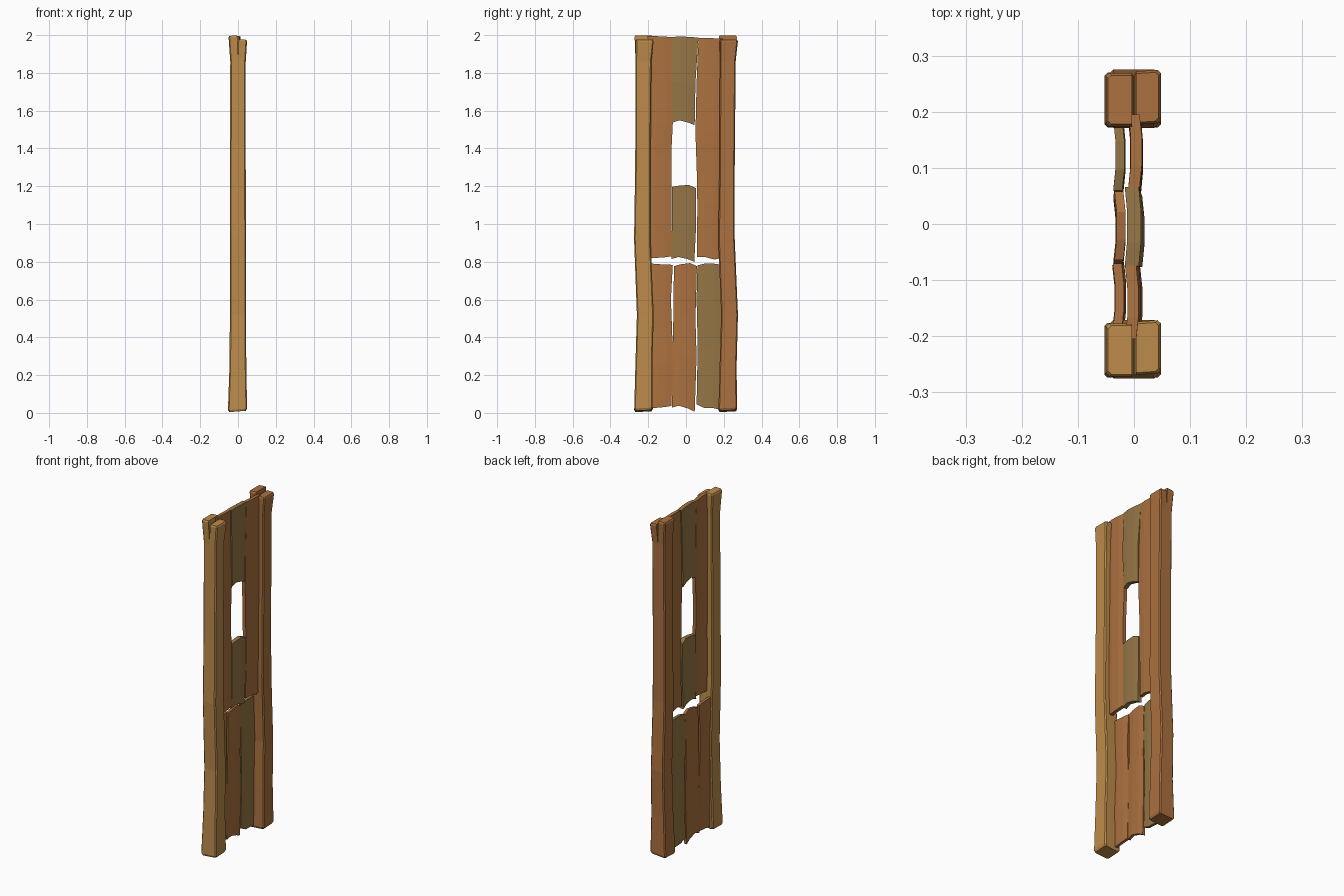
import bpy, bmesh


def material(name, rgb):
    m = bpy.data.materials.new(name)
    m.diffuse_color = (*rgb, 1)
    return m


LIGHT = material("light_wood", (0.51, 0.26, 0.07))
BROWN = material("brown_wood", (0.41, 0.165, 0.05))
OLIVE = material("olive_wood", (0.30, 0.18, 0.06))


def finish(bm, name, mat):
    bmesh.ops.recalc_face_normals(bm, faces=bm.faces[:])
    me = bpy.data.meshes.new(name)
    bm.to_mesh(me)
    bm.free()
    ob = bpy.data.objects.new(name, me)
    me.materials.append(mat)
    bpy.context.collection.objects.link(ob)


def bridge(bm, a, b):
    n = len(a)
    for i in range(n):
        bm.faces.new((a[i], a[(i + 1) % n], b[(i + 1) % n], b[i]))


# Chamfered post: bowed shaft whose top splits into two halves of unequal height
def post(name, y, mat):
    bm = bmesh.new()

    def outline(x0, x1, y0, y1, c=0.006):
        return [(0, y0), (x1 - c, y0), (x1, y0 + c), (x1, y1 - c), (x1 - c, y1),
                (0, y1), (x0 + c, y1), (x0, y1 - c), (x0, y0 + c), (x0 + c, y0)]

    # z, x range, y range about the post centre
    rings = [(0.01, -0.046, 0.042, -0.046, 0.042), (0.022, -0.053, 0.048, -0.051, 0.047),
             (0.25, -0.045, 0.044, -0.045, 0.045), (0.52, -0.043, 0.042, -0.037, 0.052),
             (0.92, -0.042, 0.042, -0.052, 0.035), (1.3, -0.042, 0.041, -0.046, 0.035),
             (1.86, -0.041, 0.041, -0.044, 0.040)]
    prev = None
    for k, (z, *r) in enumerate(rings):
        ring = []
        for px, py in outline(*r):
            dz = 0.01 * (px * 8 + py * 5) if k < 2 else 0
            ring.append(bm.verts.new((px, y + py, z + dz)))
        if prev:
            bridge(bm, prev, ring)
        else:
            bm.faces.new(ring)
        prev = ring
    # Split halves
    for side, idx in ((1, [0, 1, 2, 3, 4, 5]), (-1, [5, 6, 7, 8, 9, 0])):
        half = [prev[i] for i in idx]
        z = 1.977 if side > 0 else 1.998
        shift = 0.003 if side > 0 else 0
        last = half
        for inset, h in ((0, z - 0.008), (0.004, z)):
            pts = outline(-0.05 + inset, 0.048 - inset, -0.049 + inset, 0.046 - inset)
            top = [bm.verts.new((px if px else side * 0.004,
                                 y + py + shift * (1 + px * 20),
                                 h - abs(px) * 0.04)) for px, py in (pts[i] for i in idx)]
            bridge(bm, last, top)
            last = top
        bm.faces.new(last)
    finish(bm, name, mat)


post("front_post", -0.223, LIGHT)
post("back_post", 0.223, BROWN)


# Weathered plank: rows of (z, y start, y end, x), three columns wide, uneven ends
def plank(name, rows, thick, mat, low, high, cup=0.003):
    bm = bmesh.new()
    prev = None
    for k, (z, y0, y1, x) in enumerate(rows):
        ends = low if k == 0 else high if k == len(rows) - 1 else (0, 0, 0, 0)
        ring = []
        order = [(1, i) for i in range(4)] + [(-1, i) for i in (3, 2, 1, 0)]
        for s, i in order:
            t = (0, 0.3, 0.7, 1)[i]
            bend = cup if i in (1, 2) else -cup * 0.3
            ring.append(bm.verts.new((x + s * thick / 2 + bend, y0 + (y1 - y0) * t, z + ends[i])))
        if prev:
            bridge(bm, prev, ring)
        prev_first = ring if prev is None else None
        if prev_first or k == len(rows) - 1:
            for i in range(3):
                bm.faces.new((ring[i], ring[i + 1], ring[6 - i], ring[7 - i]))
        prev = ring
    finish(bm, name, mat)


# Upper panel, with a window gap in the middle plank
UP = 0.02
plank("upper_front_plank", [(0.82, -0.20, -0.074, 0.001), (1.2, -0.20, -0.078, 0.002),
      (1.37, -0.20, -0.078, -0.001), (1.53, -0.20, -0.07, -0.001), (1.99, -0.205, -0.075, -0.005)],
      UP, BROWN, (0, 0, 0.004, 0.009), (0.005, 0.005, 0.002, 0))
plank("upper_middle_low_plank", [(0.815, -0.077, 0.044, 0.0), (1.0, -0.074, 0.054, 0.002),
      (1.195, -0.074, 0.052, 0.0)], UP + 0.005, OLIVE, (0, 0.01, 0, -0.015), (0.002, 0.008, 0.012, -0.005))
plank("upper_middle_high_plank", [(1.535, -0.07, 0.046, 0.0), (1.75, -0.077, 0.05, 0.003),
      (1.99, -0.075, 0.066, -0.003)], UP + 0.005, OLIVE, (0.002, 0.014, 0.002, -0.012), (0, 0.003, 0, -0.003))
plank("upper_back_plank", [(0.82, 0.058, 0.19, 0.0), (1.1, 0.06, 0.19, 0.002),
      (1.25, 0.058, 0.19, 0.001), (1.48, 0.05, 0.19, 0.003), (1.75, 0.056, 0.19, 0.002),
      (1.985, 0.066, 0.195, 0.001)], UP, BROWN, (0.004, 0.006, -0.008, 0.001), (0, 0, -0.002, -0.004))

# Lower panel, set slightly further back
LO = 0.016
plank("lower_front_plank", [(0.025, -0.19, -0.078, -0.027), (0.25, -0.19, -0.068, -0.025),
      (0.45, -0.19, -0.074, -0.03), (0.6, -0.19, -0.08, -0.028), (0.788, -0.19, -0.07, -0.029)],
      LO, BROWN, (0, 0.002, 0.006, 0.012), (0.003, 0, -0.003, -0.004))
plank("lower_middle_plank", [(0.02, -0.075, 0.046, -0.028), (0.3, -0.072, 0.056, -0.026),
      (0.5, -0.067, 0.05, -0.028), (0.785, -0.064, 0.058, -0.026)],
      LO, BROWN, (0.008, 0.018, 0.004, -0.015), (-0.008, 0.002, 0.008, -0.008))
plank("lower_back_plank", [(0.025, 0.056, 0.185, -0.026), (0.35, 0.062, 0.185, -0.028),
      (0.6, 0.056, 0.185, -0.026), (0.787, 0.06, 0.185, -0.028)],
      LO, OLIVE, (0.02, 0.002, 0.0, -0.01), (-0.006, 0.003, 0.003, -0.002))
